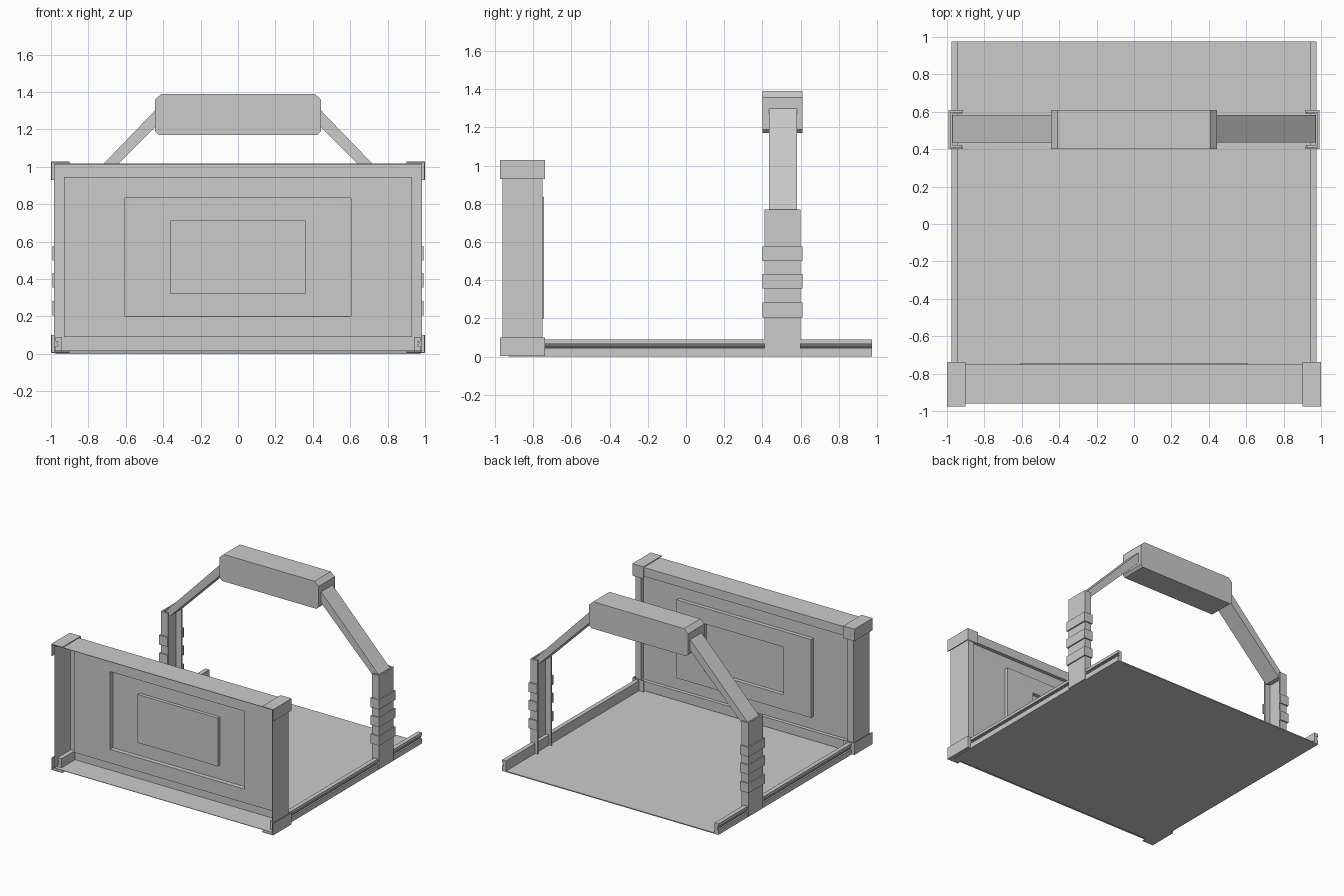
import bpy, bmesh
from mathutils import Vector

if "Cube" in bpy.data.objects:
    bpy.data.objects.remove(bpy.data.objects["Cube"])


def finish(name, bm):
    bmesh.ops.recalc_face_normals(bm, faces=bm.faces[:])
    me = bpy.data.meshes.new(name)
    bm.to_mesh(me)
    bm.free()
    ob = bpy.data.objects.new(name, me)
    bpy.context.collection.objects.link(ob)
    return ob


def add_box(bm, x, y, z):
    r = bmesh.ops.create_cube(bm, size=1)
    for v in r["verts"]:
        v.co = Vector([(a + b) / 2 + c * (b - a) for (a, b), c in zip((x, y, z), v.co)])


def boxes(name, items):
    bm = bmesh.new()
    for it in items:
        add_box(bm, *it)
    return finish(name, bm)


def prism(name, pts, axis, lo, hi):
    """Extrude a closed profile along x or y (profile in the other axis and z)."""
    bm = bmesh.new()
    vs = [bm.verts.new((lo, a, b) if axis == "x" else (a, lo, b)) for a, b in pts]
    f = bm.faces.new(vs)
    r = bmesh.ops.extrude_face_region(bm, geom=[f])
    d = (hi - lo, 0, 0) if axis == "x" else (0, hi - lo, 0)
    bmesh.ops.translate(bm, vec=d, verts=[v for v in r["geom"] if isinstance(v, bmesh.types.BMVert)])
    return finish(name, bm)


def mirror_x(ob):
    m = ob.modifiers.new("Mirror", "MIRROR")
    m.use_axis = (True, False, False)
    return ob


# Floor plate
boxes("floor_plate", [((-0.97, 0.97), (-0.93, 0.975), (0, 0.008))])

# Side rails with grooved outer face
rail = [(0.94, 0), (0.975, 0), (0.975, 0.042), (0.962, 0.042), (0.962, 0.048), (0.97, 0.052),
        (0.97, 0.058), (0.962, 0.062), (0.962, 0.067), (0.975, 0.067), (0.975, 0.09), (0.94, 0.09)]
mirror_x(prism("side_rail", rail, "y", -0.93, 0.975))

# End wall: pressed sheet tray, open at the front, built from nested loops
loops = [(0.982, 0.015, 1.015, -0.96), (0.982, 0.015, 1.015, -0.753),
         (0.93, 0.09, 0.945, -0.753), (0.93, 0.09, 0.945, -0.78),
         (0.605, 0.2, 0.835, -0.78), (0.605, 0.2, 0.835, -0.745),
         (0.36, 0.32, 0.71, -0.745), (0.36, 0.32, 0.71, -0.775)]
bm = bmesh.new()
prev = None
for w, lo, hi, y in loops:
    ring = [bm.verts.new((sx * w, y, z)) for sx, z in ((-1, lo), (1, lo), (1, hi), (-1, hi))]
    if prev:
        for i in range(4):
            j = (i + 1) % 4
            bm.faces.new((prev[i], prev[j], ring[j], ring[i]))
    prev = ring
bm.faces.new(prev)
wall = finish("end_wall", bm)
s = wall.modifiers.new("Solidify", "SOLIDIFY")
s.thickness = 0.005
s.offset = 0

# Corner caps: back, side and top or bottom plates
t = 0.006
for name, lo, hi, plate in (("top_corner_cap", 0.93, 1.028, (1.028 - t, 1.028)),
                            ("bottom_corner_cap", 0.003, 0.1, (0.003, 0.003 + t))):
    ys = (-0.975, -0.738)
    mirror_x(boxes(name, [((0.9, 1), (-0.738 - t, -0.738), (lo, hi)),
                          ((1 - t, 1), ys, (lo, hi)),
                          ((0.9, 1), ys, plate)]))


# Gantry posts: inward-facing channels with three raised bands
def channel(x0, x1, y0, y1, z0, z1, th):
    pr = (z0, z1)
    return [((x1 - th, x1), (y0, y1), pr),
            ((x0, x1 - th), (y0, y0 + th), pr),
            ((x0, x1 - th), (y1 - th, y1), pr)]


mirror_x(boxes("gantry_post", channel(0.92, 0.982, 0.41, 0.6, 0.005, 0.77, 0.012)))
bands = []
for z in (0.205, 0.355, 0.5):
    bands += channel(0.915, 0.992, 0.4, 0.61, z, z + 0.077, 0.014)
mirror_x(boxes("post_band", bands))

# Sloping arms from posts to head
arm = [(0.975, 0.75), (0.44, 1.305), (0.42, 1.255), (0.44, 1.215), (0.92, 0.735)]
mirror_x(prism("gantry_arm", arm, "y", 0.435, 0.582))

# Gantry head with clipped corners
half = [(0.425, 1.17), (0.445, 1.19), (0.445, 1.357), (0.41, 1.39)]
head = half + [(-x, z) for x, z in reversed(half)]
prism("gantry_head", head, "y", 0.4, 0.61)
